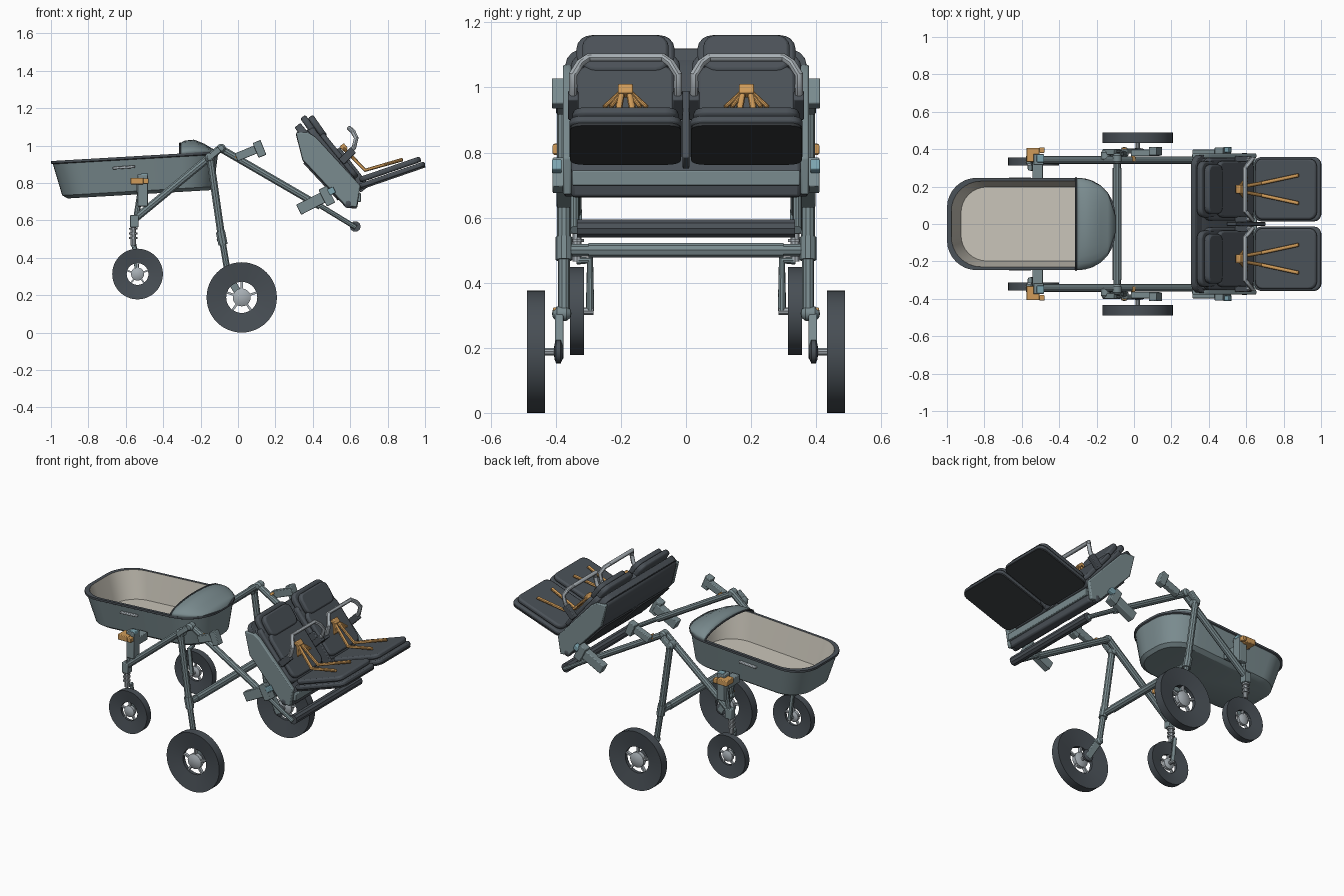
import bpy, bmesh, math
from mathutils import Matrix

if "Cube" in bpy.data.objects:
    bpy.data.objects.remove(bpy.data.objects["Cube"])


def material(name, *rgb):
    m = bpy.data.materials.new(name)
    m.use_nodes = True
    m.diffuse_color = (*rgb, 1)
    m.node_tree.nodes["Principled BSDF"].inputs["Base Color"].default_value = (*rgb, 1)
    return m


FRAME = material("slate teal", 0.195, 0.26, 0.275)
CLOTH = material("charcoal fabric", 0.07, 0.083, 0.097)
BLACK = material("dark underside", 0.036, 0.041, 0.046)
TYRE = material("tyre rubber", 0.064, 0.077, 0.09)
METAL = material("light metal", 0.39, 0.43, 0.46)
LINING = material("cream lining", 0.58, 0.55, 0.48)
ORANGE = material("orange webbing", 0.63, 0.33, 0.1)
BLUE = material("blue button", 0.2, 0.37, 0.43)
made = []


def finish(name, bm, *mats, bevel=0):
    bmesh.ops.recalc_face_normals(bm, faces=bm.faces)
    me = bpy.data.meshes.new(name)
    bm.to_mesh(me)
    bm.free()
    ob = bpy.data.objects.new(name, me)
    bpy.context.collection.objects.link(ob)
    for m in mats:
        me.materials.append(m)
    if bevel:
        mod = ob.modifiers.new("soft_edges", "BEVEL")
        mod.width, mod.segments, mod.limit_method = bevel, 2, "ANGLE"
    made.append(ob)
    return ob


def box(name, c, size, mat, tilt=0, corner=0, bevel=0.004):
    """Box tilted so its +x end rises; corner rounds the plan outline."""
    bm = bmesh.new()
    bmesh.ops.create_cube(bm, size=1, matrix=Matrix.Diagonal((*size, 1)))
    if corner:
        edges = [e for e in bm.edges if abs(e.verts[0].co.z - e.verts[1].co.z) > size[2] / 2]
        bmesh.ops.bevel(bm, geom=edges, offset=corner, segments=4, profile=0.5, affect="EDGES")
    place = Matrix.Translation(c) @ Matrix.Rotation(math.radians(-tilt), 4, "Y")
    bmesh.ops.transform(bm, matrix=place, verts=bm.verts)
    return finish(name, bm, mat, bevel=bevel)


def extrude(name, outline, y0, y1, mat, bevel=0.006):
    bm = bmesh.new()
    face = bm.faces.new([bm.verts.new((x, y0, z)) for x, z in outline])
    out = bmesh.ops.extrude_face_region(bm, geom=[face])["geom"]
    bmesh.ops.translate(bm, vec=(0, y1 - y0, 0), verts=[v for v in out if isinstance(v, bmesh.types.BMVert)])
    return finish(name, bm, mat, bevel=bevel)


def tube(name, pts, r, mat):
    cu = bpy.data.curves.new(name, "CURVE")
    cu.dimensions, cu.bevel_depth, cu.bevel_resolution, cu.use_fill_caps = "3D", r, 3, True
    sp = cu.splines.new("POLY")
    sp.points.add(len(pts) - 1)
    for p, co in zip(sp.points, pts):
        p.co = (*co, 1)
    tmp = bpy.data.objects.new(name + "_path", cu)
    bm = bmesh.new()
    bm.from_mesh(bpy.data.meshes.new_from_object(tmp))
    bpy.data.objects.remove(tmp)
    return finish(name, bm, mat)


def lathe(name, c, profile, mat, closed=False, steps=48):
    """Spin (radius, y) points about an axle along y."""
    bm = bmesh.new()
    vs = [bm.verts.new((r, y, 0)) for r, y in profile]
    es = [bm.edges.new(p) for p in zip(vs, vs[1:] + (vs[:1] if closed else []))]
    bmesh.ops.spin(bm, geom=vs + es, cent=(0, 0, 0), axis=(0, 1, 0), angle=math.tau, steps=steps)
    bmesh.ops.remove_doubles(bm, verts=bm.verts, dist=0.0005)
    bmesh.ops.translate(bm, vec=c, verts=bm.verts)
    return finish(name, bm, mat)


def pivot(name, x, y, z, r, w, mat):
    h = w / 2
    lathe(name, (x, y, z), [(0, -h), (r * 0.6, -h * 0.9), (r, -h * 0.5), (r, h * 0.5), (r * 0.6, h * 0.9), (0, h)],
          mat, steps=20)


def wheel(name, x, y, z, r, hole, hub, w):
    h = w / 2
    lathe(name + "_tyre", (x, y, z), [(hole, -h * 0.4), (r, -h), (r, h), (hole, h * 0.4)], TYRE, closed=True)
    pivot(name + "_hub", x, y, z, hub, w * 0.9, METAL)
    for k in range(5):
        a = math.radians(72 * k + 18)
        d = (hole + hub) / 2
        box(name + "_spoke", (x + d * math.cos(a), y, z + d * math.sin(a)), (hole - hub + 0.02, h * 0.7, hub * 0.25),
            METAL, tilt=math.degrees(a), bevel=0)


# Carrycot: lofted rounded outlines on a gentle slope
def slope(x):
    return 0.058 * (x + 1)


def ring(bm, x0, x1, hw, h):
    pts = []
    rl, rr = min(0.16, hw * 0.7), min(0.2, hw * 0.82)
    for cx, cy, r, start in ((x1 - rr, hw - rr, rr, 0), (x0 + rl, hw - rl, rl, 90),
                             (x0 + rl, rl - hw, rl, 180), (x1 - rr, rr - hw, rr, 270)):
        for k in range(9):
            a = math.radians(start + k * 90 / 8)
            x = cx + r * math.cos(a)
            pts.append(bm.verts.new((x, cy + r * math.sin(a), h + slope(x))))
    return pts


bm = bmesh.new()
rings = [ring(bm, *p) for p in ((-0.91, -0.15, 0.185, 0.712), (-0.94, -0.13, 0.21, 0.73),
                                (-0.99, -0.107, 0.24, 0.9), (-1, -0.1, 0.247, 0.904), (-1, -0.1, 0.247, 0.917),
                                (-0.977, -0.118, 0.229, 0.917), (-0.925, -0.155, 0.198, 0.745))]
bands = (0, 0, 1, 1, 1, 2)
bm.faces.new(rings[0])
bm.faces.new(rings[-1]).material_index = 2
for lo, hi, mi in zip(rings, rings[1:], bands):
    for i in range(len(lo)):
        j = (i + 1) % len(lo)
        bm.faces.new((lo[i], lo[j], hi[j], hi[i])).material_index = mi
finish("carrycot", bm, FRAME, CLOTH, LINING)

# Folded hood over the foot end
bm = bmesh.new()
rows = []
for x, h in ((-0.31, 0.055), (-0.285, 0.068), (-0.235, 0.07), (-0.18, 0.045), (-0.14, 0.018), (-0.1, 0.001)):
    hw = 0.047 + math.sqrt(max(0, 0.04 - max(0, x + 0.3) ** 2))
    rows.append([bm.verts.new((x, hw * math.sin(t), 0.917 + slope(x) + h * math.cos(t)))
                 for t in [math.radians(-90 + 15 * k) for k in range(13)]])
for a, b in zip(rows, rows[1:]):
    for i in range(12):
        bm.faces.new((a[i], a[i + 1], b[i + 1], b[i]))
rim_pts = [v.co.copy() for v in rows[0]]
finish("carrycot_hood", bm, FRAME).modifiers.new("thickness", "SOLIDIFY").thickness = 0.008
tube("hood_rim", rim_pts, 0.005, CLOTH)

# Cross members
tube("rear_crossbar", [(-0.09, y, 0.5) for y in (-0.365, 0.365)], 0.02, FRAME)
tube("rear_crossbar_sleeve", [(-0.09, y, 0.5) for y in (-0.3, 0.3)], 0.024, FRAME)
tube("push_handle_grip", [(0.627, -0.335, 0.567), (0.627, 0.335, 0.567)], 0.029, CLOTH)

# Seat shell
extrude("seat_back_shell", [(0.34, 1.1), (0.308, 1.065), (0.345, 0.92), (0.575, 0.67), (0.635, 0.66),
                            (0.65, 0.73), (0.4, 1.06)], -0.353, 0.353, CLOTH, bevel=0.012)
box("seat_shell_top", (0.365, 0, 1.05), (0.15, 0.74, 0.04), CLOTH, -51, 0.06)
box("seat_front_rail", (0.647, 0, 0.722), (0.022, 0.7, 0.046), FRAME)
box("seat_divider", (0.6, 0, 0.87), (0.06, 0.02, 0.26), CLOTH, tilt=38)

for s, side in ((1, "left_"), (-1, "right_")):
    # Chassis tubes
    ty, ly = s * 0.342, s * 0.375
    tube(side + "front_leg", [(-0.555, ty, 0.605), (-0.095, ty, 0.985)], 0.021, FRAME)
    tube(side + "handle_tube", [(-0.095, ty, 0.985), (0.44, ty, 0.675)], 0.02, FRAME)
    tube(side + "handle_extension", [(0.42, ty, 0.69), (0.63, ty, 0.562)], 0.014, FRAME)
    tube(side + "rear_leg", [(-0.15, ly, 0.94), (-0.085, ly, 0.49)], 0.021, FRAME)
    tube(side + "rear_leg_sleeve", [(-0.094, ly, 0.54), (-0.08, ly, 0.47)], 0.026, FRAME)
    tube(side + "rear_leg_lower", [(-0.085, ly, 0.5), (-0.052, ly, 0.3)], 0.018, FRAME)
    pivot(side + "top_joint", -0.09, s * 0.35, 0.985, 0.024, 0.06, FRAME)
    pivot(side + "leg_joint", -0.15, s * 0.365, 0.935, 0.027, 0.07, FRAME)
    box(side + "fold_latch", (-0.13, s * 0.385, 0.955), (0.08, 0.03, 0.03), FRAME, tilt=40)

    # Rear wheel and suspension
    wheel(side + "rear_wheel", 0.02, s * 0.461, 0.188, 0.188, 0.083, 0.048, 0.055)
    tube(side + "rear_axle", [(0.02, s * 0.38, 0.188), (0.02, s * 0.46, 0.188)], 0.012, METAL)
    box(side + "rear_swing_arm", (-0.015, s * 0.39, 0.24), (0.16, 0.026, 0.04), FRAME, tilt=-58)
    pivot(side + "rear_hub_carrier", 0.02, s * 0.392, 0.188, 0.036, 0.028, CLOTH)
    pivot(side + "rear_swing_pivot", -0.052, s * 0.382, 0.305, 0.022, 0.06, FRAME)
    box(side + "rear_spring_clip", (-0.052, s * 0.402, 0.318), (0.025, 0.014, 0.012), ORANGE)

    # Front castor
    fy = s * 0.335
    wheel(side + "front_wheel", -0.537, fy, 0.313, 0.1355, 0.058, 0.035, 0.043)
    box(side + "castor_head", (-0.555, ty, 0.595), (0.045, 0.045, 0.065), FRAME)
    tube(side + "castor_stem", [(-0.56, fy, 0.58), (-0.56, fy, 0.465)], 0.015, METAL)
    for k in range(3):
        tube(side + "castor_collar", [(-0.56, fy, 0.5 + k * 0.025), (-0.56, fy, 0.51 + k * 0.025)], 0.022, METAL)
    tube(side + "castor_fork", [(-0.56, fy, 0.468), (-0.555, s * 0.295, 0.468), (-0.537, s * 0.295, 0.313)],
         0.013, FRAME)
    tube(side + "castor_axle", [(-0.537, s * 0.285, 0.313), (-0.537, fy, 0.313)], 0.012, METAL)

    # Carrycot mount
    tube(side + "mount_post", [(-0.545, ty, 0.61), (-0.515, ty, 0.8)], 0.016, FRAME)
    box(side + "mount_block", (-0.51, s * 0.345, 0.76), (0.055, 0.06, 0.17), FRAME)
    box(side + "mount_arm", (-0.515, s * 0.28, 0.77), (0.055, 0.11, 0.05), FRAME)
    box(side + "mount_clip", (-0.54, s * 0.37, 0.81), (0.07, 0.075, 0.035), ORANGE)
    box(side + "mount_clip_back", (-0.492, s * 0.395, 0.81), (0.026, 0.03, 0.03), ORANGE)
    box(side + "mount_button", (-0.5, s * 0.35, 0.84), (0.04, 0.04, 0.02), BLUE)
    box(side + "cot_grip", (-0.61, s * 0.24, 0.883), (0.12, 0.018, 0.014), METAL, tilt=4)

    # Spare adapter and seat adapter
    box(side + "upper_adapter_arm", (0.06, s * 0.38, 0.965), (0.15, 0.035, 0.045), FRAME, tilt=22)
    box(side + "upper_adapter_head", (0.115, s * 0.39, 0.982), (0.045, 0.045, 0.085), FRAME, tilt=22)
    box(side + "adapter_pin", (-0.005, s * 0.348, 0.945), (0.016, 0.03, 0.03), ORANGE, tilt=-30)
    box(side + "seat_adapter", (0.4, s * 0.375, 0.695), (0.17, 0.045, 0.06), FRAME, tilt=27)
    box(side + "seat_adapter_head", (0.475, s * 0.385, 0.73), (0.05, 0.05, 0.1), FRAME, tilt=27)
    box(side + "seat_button", (0.5, s * 0.397, 0.757), (0.035, 0.03, 0.035), BLUE, tilt=27)

    # Shell side plate
    extrude(side + "side_plate", [(0.31, 1.07), (0.345, 0.925), (0.575, 0.678), (0.635, 0.67), (0.655, 0.785),
                                  (0.415, 1.045), (0.375, 1.07)], s * 0.352, s * 0.378, FRAME)
    pivot(side + "seat_pivot", 0.59, s * 0.36, 0.69, 0.025, 0.04, CLOTH)

    # Upholstery
    cy = s * 0.186
    box(side + "backrest_base", (0.5, cy, 0.945), (0.38, 0.335, 0.04), CLOTH, -51, 0.04, 0.01)
    box(side + "backrest_pad", (0.54, cy, 0.945), (0.3, 0.3, 0.03), CLOTH, -51, 0.04, 0.01)
    box(side + "headrest_base", (0.395, cy, 1.085), (0.17, 0.3, 0.035), CLOTH, -55, 0.045, 0.01)
    box(side + "headrest_pad", (0.425, cy, 1.1), (0.135, 0.265, 0.035), CLOTH, -55, 0.04, 0.01)
    box(side + "seat_base", (0.822, cy, 0.842), (0.375, 0.345, 0.026), CLOTH, 19, 0.04, 0.008)
    box(side + "seat_underside", (0.826, cy, 0.827), (0.37, 0.34, 0.009), BLACK, 19, 0.04, 0)
    box(side + "seat_pad", (0.813, cy, 0.872), (0.345, 0.325, 0.03), CLOTH, 19, 0.04, 0.01)
    box(side + "back_panel", (0.445, cy, 0.809), (0.27, 0.32, 0.01), BLACK, -47, 0.03, 0)

    # Grab bar
    i, o = s * 0.025, s * 0.347
    tube(side + "grab_bar", [(0.56, o, 0.93), (0.62, o, 0.99), (0.632, o, 1.04), (0.615, s * 0.325, 1.075),
                             (0.595, s * 0.3, 1.092), (0.595, s * 0.07, 1.092), (0.615, s * 0.047, 1.075),
                             (0.632, i, 1.04), (0.62, i, 0.99), (0.56, i, 0.93)], 0.013, METAL)
    for y in (i, o):
        box(side + "grab_bar_socket", (0.585, y, 0.945), (0.09, 0.032, 0.04), CLOTH, 45)

    # Harness
    box(side + "harness_buckle", (0.565, cy, 0.99), (0.035, 0.045, 0.03), ORANGE, -51)
    for d in (-1, 1):
        tube(side + "lap_strap", [(0.57, cy + d * 0.012, 0.98), (0.68, cy + d * 0.032, 0.868),
                                  (0.88, cy + d * 0.075, 0.925)], 0.01, ORANGE)
        for spread in (0.025, 0.045, 0.065):
            tube(side + "hip_strap", [(0.565, cy + d * spread * 0.25, 0.985), (0.605, cy + d * spread, 0.94)],
                 0.007, ORANGE)

# Smooth rounded parts, keep edges sharp
for ob in made:
    ob.select_set(True)
bpy.context.view_layer.objects.active = made[0]
bpy.ops.object.shade_smooth_by_angle(angle=math.radians(35))
